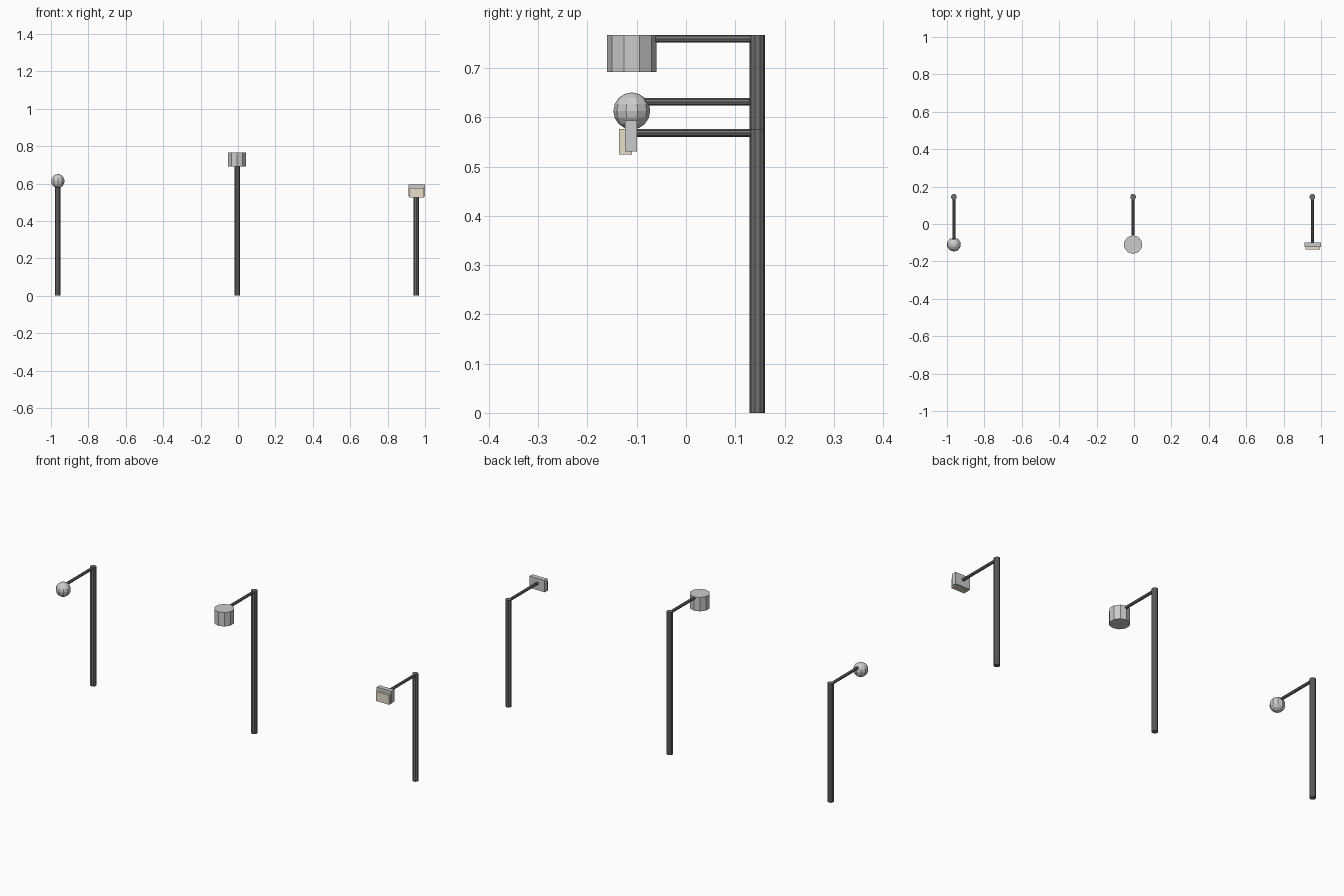
import bpy, math

if "Cube" in bpy.data.objects:
    bpy.data.objects.remove(bpy.data.objects["Cube"])

POST_Y, HEAD_Y = 0.145, -0.11
POST_R, ARM_R = 0.0157, 0.0077


def material(name, rgb):
    m = bpy.data.materials.new(name)
    m.diffuse_color = (*rgb, 1)
    m.use_nodes = True
    m.node_tree.nodes["Principled BSDF"].inputs["Base Color"].default_value = m.diffuse_color
    return m


dark = material("dark_metal", (0.16, 0.16, 0.16))
cream = material("cream_glass", (0.80, 0.74, 0.58))


def finish(name, mat=None):
    o = bpy.context.object
    o.name = name
    if mat:
        o.data.materials.append(mat)
    return o


def cylinder(name, r, depth, loc, sides=10, rot=(0, 0, 0), mat=None):
    bpy.ops.mesh.primitive_cylinder_add(vertices=sides, radius=r, depth=depth, location=loc, rotation=rot)
    return finish(name, mat)


def box(name, size, loc, mat=None):
    bpy.ops.mesh.primitive_cube_add(size=1, location=loc)
    bpy.context.object.scale = size
    return finish(name, mat)


def stand(label, x, height, arm_end):
    # upright post with a thin arm reaching forward, flush with its top
    cylinder(label + "_post", POST_R, height, (x, POST_Y, height / 2), mat=dark)
    cylinder(label + "_arm", ARM_R, POST_Y - arm_end, (x, (POST_Y + arm_end) / 2, height - ARM_R),
             sides=8, rot=(math.pi / 2, 0, math.radians(0)), mat=dark)


# globe lamp
stand("globe", -0.963, 0.639, HEAD_Y)
bpy.ops.mesh.primitive_uv_sphere_add(segments=10, ring_count=8, radius=0.0375, location=(-0.963, HEAD_Y, 0.613))
finish("globe_head")

# drum lamp
stand("drum", -0.005, 0.767, HEAD_Y)
cylinder("drum_head", 0.05, 0.075, (-0.005, HEAD_Y, 0.7295))

# panel lamp: grey housing with a cream lens in front
stand("panel", 0.954, 0.576, -0.105)
box("panel_housing", (0.088, 0.025, 0.063), (0.956, -0.1115, 0.5625))
box("panel_lens", (0.078, 0.026, 0.051), (0.956, -0.123, 0.5505), cream)
